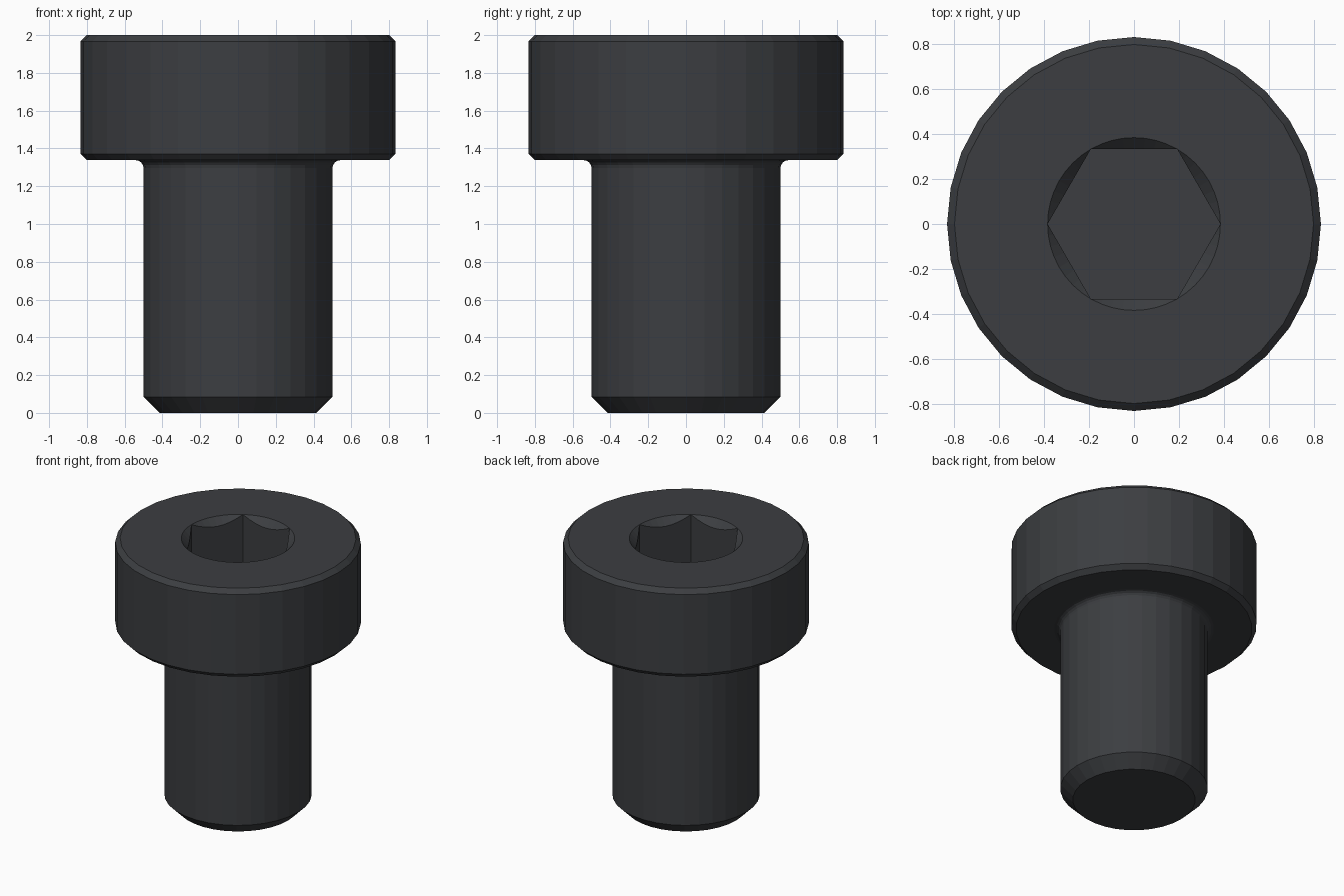
import bpy, bmesh
from math import sin, cos, pi, radians

if "Cube" in bpy.data.objects:
    bpy.data.objects.remove(bpy.data.objects["Cube"])

SEG = 32          # facets round the body
HEX_SEG = 48      # points round the socket mouth
MOUTH, FLAT = 0.385, 0.3335   # socket corner radius, half across flats

bm = bmesh.new()


def ring(count, shape):
    """Ring of vertices; shape(angle) gives (radius, z)."""
    verts = []
    for i in range(count):
        a = 2 * pi * i / count
        r, z = shape(a)
        verts.append(bm.verts.new((r * cos(a), r * sin(a), z)))
    return verts


def skin(a, b):
    """Quads between two rings of equal count."""
    n = len(a)
    for i in range(n):
        j = (i + 1) % n
        bm.faces.new((a[i], a[j], b[j], b[i]))


def hex_radius(a):
    return FLAT / cos((a % (pi / 3)) - pi / 6)


# Body profile: tip chamfer, shank, underhead fillet, chamfered head
HEAD_Z, F = 1.338, 0.042
fillet = [(0.5 + F - F * cos(t), HEAD_Z - F + F * sin(t))
          for t in (radians(d) for d in (0, 22.5, 45, 67.5, 90))]
profile = [(0.415, 0), (0.5, 0.085)] + fillet + [
    (0.80, HEAD_Z), (0.833, HEAD_Z + 0.033), (0.833, 1.967), (0.80, 2.0)]
rings = [ring(SEG, lambda a, p=p: p) for p in profile]
for lower, upper in zip(rings, rings[1:]):
    skin(lower, upper)
bm.faces.new(rings[0][::-1])

# Socket: 45 degree countersink running into hexagonal walls and a flat floor
mouth = ring(HEX_SEG, lambda a: (MOUTH, 2.0))
edge = ring(HEX_SEG, lambda a: (hex_radius(a), 2.0 - max(0.0005, MOUTH - hex_radius(a))))
floor = ring(HEX_SEG, lambda a: (hex_radius(a), 1.5))
skin(mouth, edge)
skin(edge, floor)
bm.faces.new(floor)

# Flat top between head rim and socket mouth
loops = [e for e in bm.edges if e.is_boundary]
bmesh.ops.triangle_fill(bm, edges=loops, use_beauty=True, normal=(0, 0, 1))
bmesh.ops.recalc_face_normals(bm, faces=bm.faces)

mesh = bpy.data.meshes.new("socket_cap_screw")
bm.to_mesh(mesh)
bm.free()
screw = bpy.data.objects.new("socket_cap_screw", mesh)
bpy.context.collection.objects.link(screw)

# Dark steel
mat = bpy.data.materials.new("dark_steel")
mat.diffuse_color = (0.045, 0.048, 0.053, 1)
mat.use_nodes = True
mat.node_tree.nodes["Principled BSDF"].inputs["Base Color"].default_value = mat.diffuse_color
mesh.materials.append(mat)
